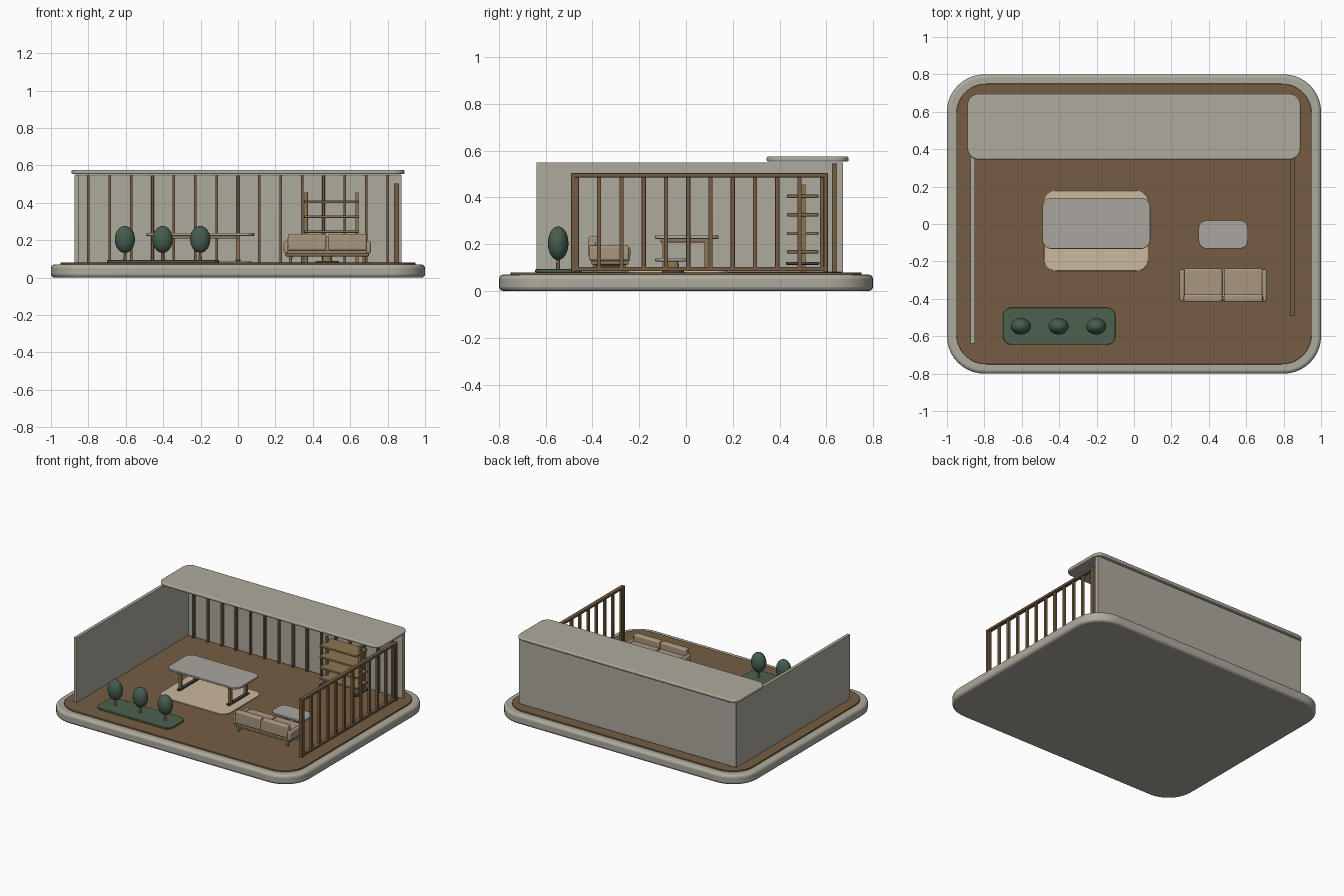
import bpy, bmesh, math

if "Cube" in bpy.data.objects:
    bpy.data.objects.remove(bpy.data.objects["Cube"])


def material(name, r, g, b):
    m = bpy.data.materials.new(name)
    m.diffuse_color = (r, g, b, 1)
    m.use_nodes = True
    m.node_tree.nodes["Principled BSDF"].inputs["Base Color"].default_value = m.diffuse_color
    return m


STONE = material("stone", 0.42, 0.40, 0.34)
WOOD = material("floor_wood", 0.18, 0.11, 0.055)
OAK = material("oak", 0.27, 0.18, 0.085)
CREAM = material("cream", 0.60, 0.48, 0.34)
FABRIC = material("fabric", 0.40, 0.31, 0.22)
GREY = material("table_grey", 0.40, 0.38, 0.35)
DARK = material("dark_metal", 0.05, 0.055, 0.06)
MOSS = material("moss", 0.075, 0.12, 0.075)
LEAF = material("leaf", 0.06, 0.11, 0.075)


def finish(bm, name, mat, bevel=0, segments=3):
    bmesh.ops.recalc_face_normals(bm, faces=bm.faces)
    me = bpy.data.meshes.new(name)
    bm.to_mesh(me)
    bm.free()
    ob = bpy.data.objects.new(name, me)
    bpy.context.collection.objects.link(ob)
    me.materials.append(mat)
    if bevel:
        mod = ob.modifiers.new("bevel", 'BEVEL')
        mod.width = bevel
        mod.segments = segments
        mod.limit_method = 'ANGLE'
        mod.angle_limit = math.radians(50)
    bpy.context.view_layer.objects.active = ob
    bpy.ops.object.select_all(action='DESELECT')
    ob.select_set(True)
    bpy.ops.object.shade_smooth_by_angle(angle=math.radians(40))
    return ob


def box(name, x, y, z, mat, bevel=0):
    """Box from (min, max) pairs."""
    bm = bmesh.new()
    bmesh.ops.create_cube(bm, size=1)
    for v in bm.verts:
        v.co = [(a[0] + a[1]) / 2 + c * (a[1] - a[0]) for a, c in zip((x, y, z), v.co)]
    return finish(bm, name, mat, bevel)


def slab(name, x, y, z, r, mat, bevel=0, steps=10):
    """Flat plate with rounded corners in plan."""
    bm = bmesh.new()
    ring = []
    corners = ((x[1] - r, y[1] - r), (x[0] + r, y[1] - r), (x[0] + r, y[0] + r), (x[1] - r, y[0] + r))
    for q, (cx, cy) in enumerate(corners):
        for i in range(steps + 1):
            a = math.pi / 2 * (q + i / steps)
            ring.append(bm.verts.new((cx + r * math.cos(a), cy + r * math.sin(a), z[0])))
    face = bm.faces.new(ring)
    ext = bmesh.ops.extrude_face_region(bm, geom=[face])
    bmesh.ops.translate(bm, vec=(0, 0, z[1] - z[0]),
                        verts=[g for g in ext['geom'] if isinstance(g, bmesh.types.BMVert)])
    return finish(bm, name, mat, bevel)


def cone(name, x, y, z, r1, r2, mat, sy=1):
    bm = bmesh.new()
    bmesh.ops.create_cone(bm, cap_ends=True, segments=24, radius1=r1, radius2=r2, depth=z[1] - z[0])
    for v in bm.verts:
        v.co = (x + v.co.x, y + v.co.y * sy, (z[0] + z[1]) / 2 + v.co.z)
    return finish(bm, name, mat)


def mid(c, w):
    return (c - w / 2, c + w / 2)


# Base and floor
slab("base", (-1, 1), (-0.8, 0.8), (0, 0.07), 0.2, STONE, 0.018)
slab("floor", (-0.95, 0.95), (-0.75, 0.75), (0.066, 0.08), 0.16, WOOD, 0.003)

# Walls and roof strip
box("back_wall", (-0.875, 0.875), (0.643, 0.672), (0.08, 0.55), STONE, 0.003)
box("left_wall", (-0.875, -0.85), (-0.64, 0.65), (0.08, 0.55), STONE, 0.003)
slab("roof", (-0.89, 0.89), (0.345, 0.695), (0.553, 0.575), 0.06, STONE, 0.007)

# Slats along the back wall
for i in range(15):
    box(f"back_slat_{i}", mid(-0.8 + i * 1.6 / 14, 0.014), (0.624, 0.645), (0.08, 0.545), WOOD, 0.002)

# Slatted screen on the right
for n, z in (("top", (0.486, 0.504)), ("bottom", (0.085, 0.103))):
    box(f"screen_{n}_rail", (0.834, 0.862), (-0.492, 0.607), z, WOOD, 0.003)
for n, y in (("front", -0.483), ("back", 0.598)):
    box(f"screen_{n}_post", (0.834, 0.862), mid(y, 0.018), (0.08, 0.504), WOOD, 0.003)
for i in range(12):
    box(f"screen_slat_{i}", mid(0.848, 0.018), mid(-0.467 + i * 0.0953, 0.018), (0.09, 0.5), WOOD, 0.002)

# Rug
slab("rug", (-0.48, 0.075), (-0.25, 0.178), (0.079, 0.086), 0.06, CREAM, 0.002)

# Dining table
slab("table_top", (-0.49, 0.087), (-0.133, 0.14), (0.223, 0.238), 0.05, GREY, 0.004)
box("table_apron", mid(-0.2, 0.42), mid(0.003, 0.04), (0.208, 0.224), OAK, 0.002)
for s, x in (("left", -0.4), ("right", 0.0)):
    box(f"table_{s}_beam", mid(x, 0.022), mid(0, 0.22), (0.208, 0.224), OAK, 0.002)
    box(f"table_{s}_foot", mid(x, 0.026), mid(0, 0.23), (0.085, 0.097), DARK, 0.003)
    for n, y in (("front", -0.09), ("back", 0.09)):
        box(f"table_{s}_{n}_leg", mid(x, 0.022), mid(y, 0.022), (0.09, 0.215), OAK, 0.002)

# Coffee table
slab("coffee_top", (0.345, 0.61), (-0.132, 0.02), (0.127, 0.141), 0.045, GREY, 0.004)
cone("coffee_pedestal", 0.477, -0.055, (0.088, 0.128), 0.028, 0.022, OAK)
cone("coffee_foot", 0.477, -0.055, (0.08, 0.09), 0.064, 0.06, DARK, 0.75)

# Sofa with its back towards the front
box("sofa_frame", (0.255, 0.7), (-0.405, -0.245), (0.113, 0.13), OAK, 0.004)
box("sofa_seat_base", (0.25, 0.705), (-0.41, -0.24), (0.128, 0.146), FABRIC, 0.006)
box("sofa_back", (0.265, 0.69), (-0.412, -0.385), (0.14, 0.215), FABRIC, 0.008)
for i, x in enumerate(((0.268, 0.472), (0.482, 0.688))):
    box(f"seat_cushion_{i}", x, (-0.385, -0.238), (0.143, 0.187), FABRIC, 0.01)
    box(f"back_cushion_{i}", x, (-0.418, -0.375), (0.145, 0.234), FABRIC, 0.01)
for s, x in (("left", 0.257), ("right", 0.698)):
    box(f"sofa_{s}_arm", mid(x, 0.025), (-0.415, -0.243), (0.13, 0.195), FABRIC, 0.009)
    lx = x + (0.025 if s == "left" else -0.025)
    box(f"sofa_{s}_rail", mid(lx, 0.014), (-0.395, -0.262), (0.102, 0.113), DARK, 0.002)
    for n, y in (("front", -0.39), ("back", -0.265)):
        cone(f"sofa_{s}_{n}_leg", lx, y, (0.08, 0.115), 0.007, 0.009, OAK)

# Open shelf unit
for i, z in enumerate((0.168, 0.246, 0.326, 0.405)):
    box(f"shelf_board_{i}", (0.353, 0.647), (0.432, 0.566), mid(z, 0.014), OAK, 0.003)
for s, x in (("left", 0.364), ("right", 0.636)):
    box(f"shelf_{s}_post", mid(x, 0.018), mid(0.5, 0.022), (0.08, 0.456), OAK, 0.002)
    box(f"shelf_{s}_foot", mid(x, 0.03), (0.428, 0.57), (0.112, 0.125), DARK, 0.003)

# Planter bed with three clipped trees
slab("planter_bed", (-0.7, -0.1), (-0.645, -0.447), (0.079, 0.093), 0.045, MOSS, 0.004)
for i, x in enumerate((-0.605, -0.403, -0.202)):
    cone(f"trunk_{i}", x, -0.547, (0.088, 0.15), 0.009, 0.007, WOOD)
    bm = bmesh.new()
    bmesh.ops.create_uvsphere(bm, u_segments=24, v_segments=16, radius=1)
    for v in bm.verts:
        v.co = (x + v.co.x * 0.054, -0.547 + v.co.y * 0.044, 0.204 + v.co.z * 0.072)
    finish(bm, f"tree_crown_{i}", LEAF)
